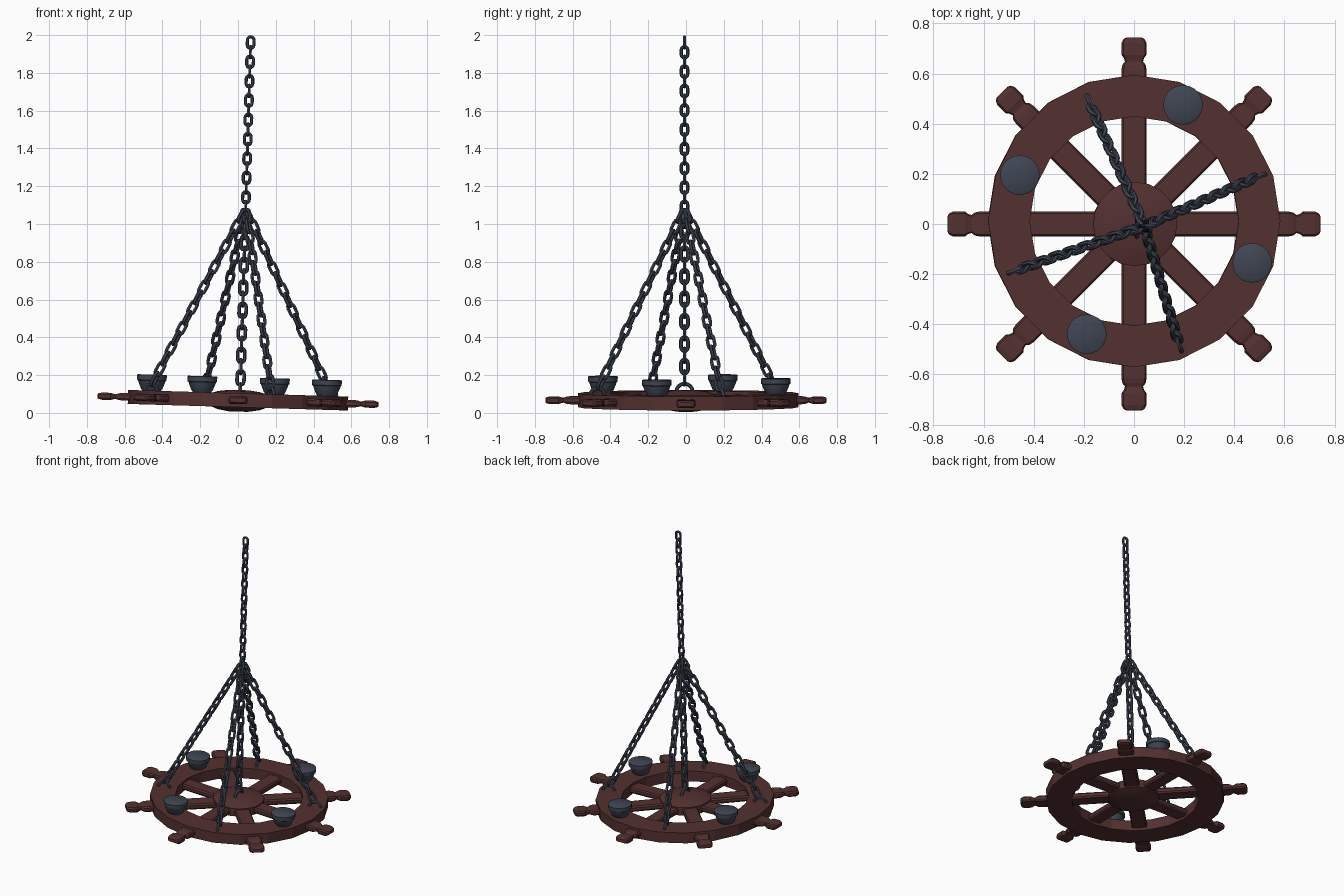
import bpy, bmesh, math
from math import sin, cos, pi
from mathutils import Matrix, Vector

if "Cube" in bpy.data.objects:
    bpy.data.objects.remove(bpy.data.objects["Cube"])

# The whole model hangs with a slight lean about y
LEAN = Matrix.Translation((0, 0, 0.067)) @ Matrix.Rotation(0.03, 4, 'Y')


def material(name, rgb):
    m = bpy.data.materials.new(name)
    m.diffuse_color = (*rgb, 1)
    m.use_nodes = True
    m.node_tree.nodes["Principled BSDF"].inputs["Base Color"].default_value = m.diffuse_color
    return m


WOOD = material("dark_red_wood", (0.088, 0.030, 0.030))
IRON = material("slate_iron", (0.050, 0.061, 0.087))


def finish(name, bm, mat, smooth=None):
    bmesh.ops.recalc_face_normals(bm, faces=bm.faces)
    bm.transform(LEAN)
    me = bpy.data.meshes.new(name)
    bm.to_mesh(me)
    bm.free()
    ob = bpy.data.objects.new(name, me)
    bpy.context.collection.objects.link(ob)
    me.materials.append(mat)
    if smooth:
        bpy.ops.object.select_all(action='DESELECT')
        ob.select_set(True)
        bpy.context.view_layer.objects.active = ob
        bpy.ops.object.shade_smooth_by_angle(angle=math.radians(smooth))
    return ob


def skin(bm, rings, closed=False, caps=True):
    """Join equal vertex rings into a tube."""
    vr = [[bm.verts.new(p) for p in ring] for ring in rings]
    n = len(vr[0])
    for i in range(len(vr) if closed else len(vr) - 1):
        a, b = vr[i], vr[(i + 1) % len(vr)]
        for j in range(n):
            k = (j + 1) % n
            bm.faces.new((a[j], a[k], b[k], b[j]))
    if caps and not closed:
        bm.faces.new(vr[0])
        bm.faces.new(vr[-1])


def lathe(bm, profile, sides, centre=(0, 0, 0), closed=False):
    c = Vector(centre)
    skin(bm, [[c + Vector((r * cos(2 * pi * j / sides), r * sin(2 * pi * j / sides), z))
               for j in range(sides)] for r, z in profile], closed)


def wire(bm, pts, radius, mat, closed):
    """Round wire along a path that lies in the local xz plane."""
    rings, n, side = [], len(pts), Vector((0, 1, 0))
    for i, p in enumerate(pts):
        a = pts[(i - 1) % n] if closed or i else p
        b = pts[(i + 1) % n] if closed or i < n - 1 else p
        out = (b - a).normalized().cross(side)
        rings.append([mat @ (p + radius * (cos(t * pi / 3) * out + sin(t * pi / 3) * side))
                      for t in range(6)])
    skin(bm, rings, closed)


def chain(name, start, end, pitch, length, width, radius, roll=0):
    """Alternating links between two points."""
    bm = bmesh.new()
    start, end = Vector(start), Vector(end)
    d = end - start
    count = max(2, round((d.length - length) / pitch) + 1)
    r = width / 2 - radius
    h = length / 2 - radius - r
    path = [Vector((r * cos(t * pi / 6), 0, r * sin(t * pi / 6) + h)) for t in range(7)]
    path += [Vector((-p.x, 0, -p.z)) for p in path]
    rot = d.to_track_quat('Z', 'Y').to_matrix().to_4x4()
    first, last = length / 2, d.length - length / 2
    for i in range(count):
        s = first + (last - first) * i / (count - 1)
        m = (Matrix.Translation(start + d.normalized() * s) @ rot
             @ Matrix.Rotation(roll + (i % 2) * pi / 2, 4, 'Z'))
        wire(bm, path, radius, m, True)
    finish(name, bm, IRON, 50)


def staple(name, pos, radius, angle):
    """Half ring that anchors a chain."""
    bm = bmesh.new()
    pts = [Vector((radius * cos(t * pi / 8), 0, radius * sin(t * pi / 8))) for t in range(9)]
    wire(bm, pts, 0.010, Matrix.Translation(pos) @ Matrix.Rotation(angle, 4, 'Z'), False)
    finish(name, bm, IRON, 50)


# Wheel rim: twenty flat sides
bm = bmesh.new()
lathe(bm, [(0.417, -0.037), (0.583, -0.037), (0.583, 0.037), (0.417, 0.037)], 20,
      (0, 0.012, 0), closed=True)
finish("wheel_rim", bm, WOOD)

# Hub: shallow lens
bm = bmesh.new()
lathe(bm, [(0.05, -0.060), (0.11, -0.050), (0.168, -0.028), (0.168, 0.028),
           (0.11, 0.046), (0.05, 0.054)], 20, (0.004, 0, 0))
finish("wheel_hub", bm, WOOD, 30)

# Spokes with turned handles: distance, half width, half thickness
stations = [(0.08, 0.050, 0.020), (0.615, 0.050, 0.020), (0.635, 0.046, 0.017),
            (0.648, 0.036, 0.012), (0.662, 0.040, 0.015), (0.675, 0.050, 0.019),
            (0.722, 0.050, 0.019), (0.738, 0.042, 0.015), (0.744, 0.030, 0.011)]
section = [(-1, -.5), (-.85, -1), (.85, -1), (1, -.5), (1, .5), (.85, 1), (-.85, 1), (-1, .5)]
for i in range(8):
    bm = bmesh.new()
    skin(bm, [[Vector((d, a * w, b * t)) for a, b in section] for d, w, t in stations])
    bm.transform(Matrix.Rotation(i * pi / 4, 4, 'Z'))
    finish(f"spoke_{i + 1}", bm, WOOD)

# Candle cups
for i, (x, y) in enumerate([(0.192, 0.475), (-0.459, 0.195), (0.468, -0.155), (-0.192, -0.44)]):
    bm = bmesh.new()
    lathe(bm, [(0.046, 0.034), (0.056, 0.046), (0.068, 0.075), (0.073, 0.090),
               (0.078, 0.093), (0.079, 0.119), (0.075, 0.122)], 20, (x, y, 0))
    finish(f"candle_cup_{i + 1}", bm, IRON, 40)

# Main chain to the ceiling
AX, AY = 0.010, -0.008
chain("ceiling_chain", (AX, AY, 1.934), (AX, AY, 0.985), 0.0525, 0.078, 0.052, 0.0085)

# Four slanting chains with their anchors on the rim
for i, (x, y) in enumerate([(0.485, 0.185), (-0.175, 0.475), (-0.465, -0.182), (0.175, -0.470)]):
    ang = math.atan2(y, x)
    staple(f"rim_staple_{i + 1}", (x, y, 0.030), 0.040, ang)
    chain(f"slanting_chain_{i + 1}", (AX, AY, 1.018), (x, y, 0.058),
          0.061, 0.094, 0.056, 0.0095, pi / 4)

# Centre chain down to the hub
staple("hub_staple", (AX, AY, 0.045), 0.043, pi / 2)
chain("centre_chain", (AX, AY, 1.0), (AX, AY, 0.072), 0.061, 0.094, 0.056, 0.0095)
